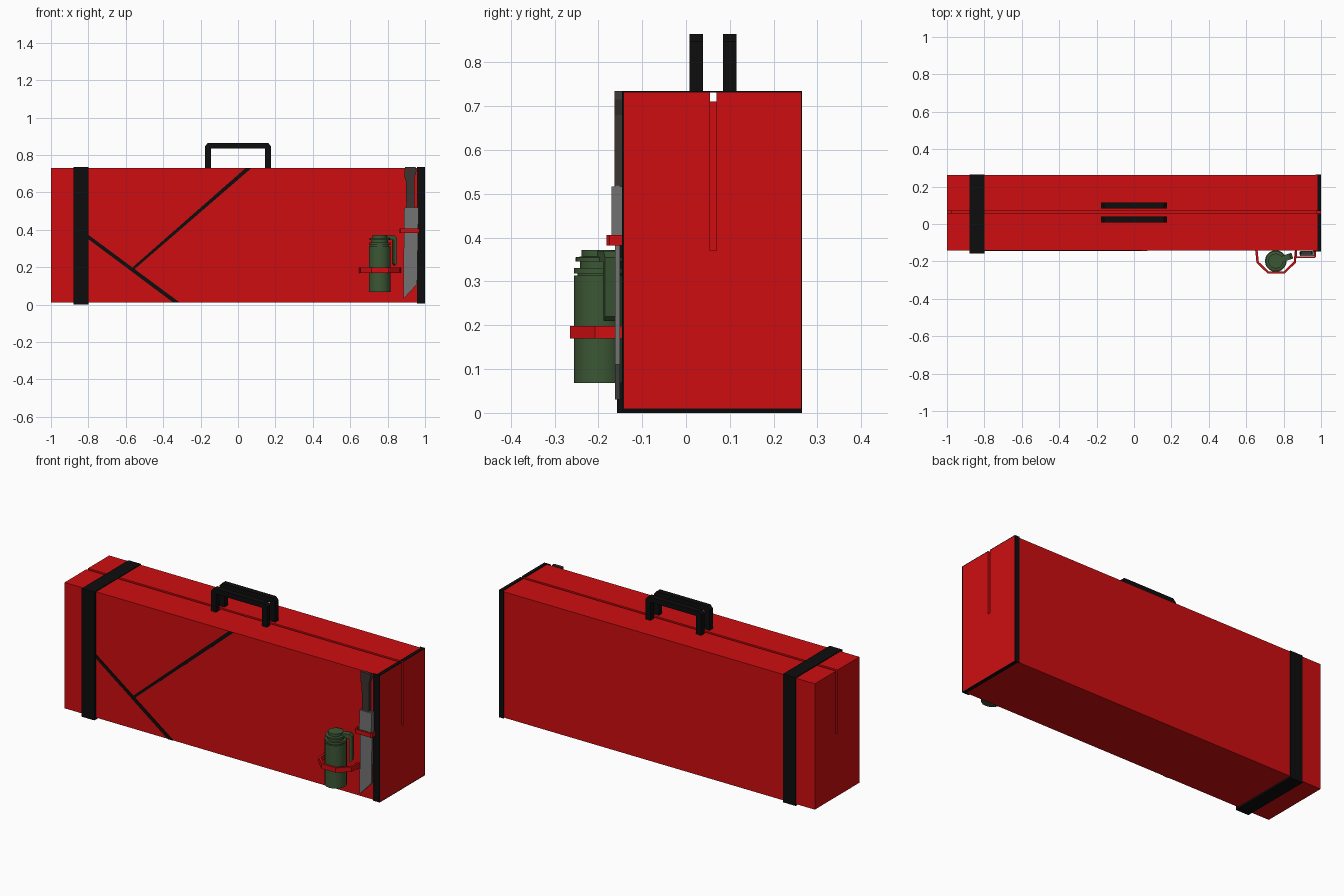
import bpy, bmesh, math
from mathutils import Vector

if "Cube" in bpy.data.objects:
    bpy.data.objects.remove(bpy.data.objects["Cube"])


def material(name, r, g, b):
    m = bpy.data.materials.new(name)
    m.diffuse_color = (r, g, b, 1)
    m.use_nodes = True
    m.node_tree.nodes["Principled BSDF"].inputs["Base Color"].default_value = m.diffuse_color
    return m


RED = material("red", 0.62, 0.004, 0.005)
BLACK = material("black", 0.004, 0.004, 0.004)
GREEN = material("green", 0.045, 0.095, 0.035)
STEEL = material("steel", 0.17, 0.17, 0.17)
GRIP = material("grip", 0.045, 0.034, 0.028)


def finish(bm, name, mat):
    bmesh.ops.recalc_face_normals(bm, faces=bm.faces)
    me = bpy.data.meshes.new(name)
    bm.to_mesh(me)
    bm.free()
    ob = bpy.data.objects.new(name, me)
    bpy.context.collection.objects.link(ob)
    me.materials.append(mat)
    return ob


def boxes(name, mat, *bounds):
    """One object from boxes given as (x0, x1, y0, y1, z0, z1)."""
    bm = bmesh.new()
    for x0, x1, y0, y1, z0, z1 in bounds:
        vs = bmesh.ops.create_cube(bm, size=1)["verts"]
        for v in vs:
            v.co = ((x0 + x1) / 2 + v.co.x * (x1 - x0),
                    (y0 + y1) / 2 + v.co.y * (y1 - y0),
                    (z0 + z1) / 2 + v.co.z * (z1 - z0))
    return finish(bm, name, mat)


def prism(name, mat, pts, a, b, axis="y"):
    """Extrude a 2D outline from a to b along y (x-z points) or z (x-y points)."""
    bm = bmesh.new()
    def co(p, d):
        return (p[0], d, p[1]) if axis == "y" else (p[0], p[1], d)
    lo = [bm.verts.new(co(p, a)) for p in pts]
    hi = [bm.verts.new(co(p, b)) for p in pts]
    bm.faces.new(lo)
    bm.faces.new(hi)
    n = len(pts)
    for i in range(n):
        j = (i + 1) % n
        bm.faces.new((lo[i], lo[j], hi[j], hi[i]))
    return finish(bm, name, mat)


def lathe(name, mat, profile, cx, cy, n=20):
    bm = bmesh.new()
    rings = [[bm.verts.new((cx + r * math.cos(2 * math.pi * k / n),
                            cy + r * math.sin(2 * math.pi * k / n), z))
              for k in range(n)] for r, z in profile]
    for p, q in zip(rings, rings[1:]):
        for k in range(n):
            m = (k + 1) % n
            bm.faces.new((p[k], p[m], q[m], q[k]))
    bm.faces.new(rings[0])
    bm.faces.new(rings[-1])
    ob = finish(bm, name, mat)
    bpy.ops.object.select_all(action="DESELECT")
    ob.select_set(True)
    bpy.context.view_layer.objects.active = ob
    bpy.ops.object.shade_smooth_by_angle(angle=math.radians(30))
    return ob


# case body with a seam groove over the top and down both ends
Y0, Y1, Z0, Z1 = -0.142, 0.262, 0.01, 0.731
case = boxes("case_body", RED, (-1, 1, Y0, Y1, Z0, Z1))
cutter = prism("seam_cutter", RED,
               [(-1.1, 0.37), (-0.975, 0.37), (-0.975, 0.711), (0.975, 0.711),
                (0.975, 0.37), (1.1, 0.37), (1.1, 0.9), (-1.1, 0.9)], 0.055, 0.07)
cutter.hide_render = True
cutter.hide_set(True)
cut = case.modifiers.new("seam", "BOOLEAN")
cut.object = cutter
cut.solver = "EXACT"

# wide strap around the left end
boxes("left_strap", BLACK,
      (-0.88, -0.80, -0.158, Y0, 0, 0.735),
      (-0.88, -0.80, Y1, 0.265, 0, 0.735),
      (-0.88, -0.80, Y0, Y1, Z1, 0.735),
      (-0.88, -0.80, Y0, Y1, 0, Z0))

# thin trim around the right end, open at the seam
boxes("right_trim", BLACK,
      (0.957, 1, Y0 - 0.004, Y0, 0.006, 0.735),
      (0.97, 1, Y1, 0.265, 0.006, 0.735),
      (0.98, 1, Y0, 0.055, Z1, 0.735),
      (0.98, 1, 0.07, Y1, Z1, 0.735),
      (0.98, 1, Y0, Y1, 0.006, Z0))

# diagonal stripes on the front
prism("lower_stripe", BLACK, [(-0.80, 0.35), (-0.80, 0.373), (-0.31, Z0), (-0.345, Z0)],
      Y0 - 0.003, Y0)
prism("upper_stripe", BLACK, [(-0.578, 0.187), (-0.56, 0.184), (0.073, Z1), (0.042, Z1)],
      Y0 - 0.003, Y0)

# two handle arches
outer = [(-0.177, 0.72), (-0.177, 0.847), (-0.16, 0.865), (0.16, 0.865), (0.177, 0.847), (0.177, 0.72)]
inner = [(0.145, 0.72), (0.145, 0.835), (-0.145, 0.835), (-0.145, 0.72)]
for tag, y in (("front", 0.008), ("back", 0.084)):
    prism(tag + "_handle", BLACK, outer + inner, y, y + 0.031)

# green canister with stepped neck and side lever
CX, CY = 0.758, -0.198
lathe("canister", GREEN,
      [(0.058, 0.068), (0.058, 0.313), (0.05, 0.313), (0.05, 0.318), (0.058, 0.318),
       (0.058, 0.331), (0.044, 0.331), (0.044, 0.346), (0.054, 0.346), (0.054, 0.355),
       (0.04, 0.357), (0.04, 0.372)], CX, CY)
lever = prism("canister_lever", GREEN,
              [(0.0, 0.345), (0.0, 0.369), (0.08, 0.369), (0.093, 0.355), (0.093, 0.22),
               (0.083, 0.21), (0.076, 0.22), (0.076, 0.345)], -0.016, 0.016)
lever.location = (CX, CY, 0)
lever.rotation_euler.z = math.radians(18)

# faceted holder band for the canister
prism("canister_holder", RED,
      [(0.648, Y0), (0.655, -0.208), (0.715, -0.265), (0.805, -0.265), (0.865, -0.208),
       (0.872, Y0), (0.86, Y0), (0.854, -0.202), (0.80, -0.254), (0.72, -0.254),
       (0.667, -0.202), (0.661, Y0)], 0.17, 0.198, "z")

# long blade with thicker upper section and grip
prism("blade", STEEL, [(0.884, 0.03), (0.958, 0.11), (0.965, 0.52), (0.892, 0.52), (0.887, 0.40)],
      -0.162, -0.151)
prism("blade_collar", STEEL, [(0.887, 0.405), (0.963, 0.405), (0.966, 0.517), (0.889, 0.517)],
      -0.17, -0.146)
prism("blade_grip", GRIP, [(0.90, 0.515), (0.945, 0.515), (0.943, 0.68), (0.955, 0.715),
                           (0.95, 0.735), (0.892, 0.735), (0.89, 0.68), (0.898, 0.66)],
      -0.163, -0.145)

# holder band for the blade
prism("blade_holder", RED,
      [(0.864, Y0), (0.864, -0.175), (0.87, -0.181), (0.968, -0.181), (0.974, -0.175),
       (0.974, Y0), (0.966, Y0), (0.966, -0.173), (0.872, -0.173), (0.872, Y0)],
      0.382, 0.406, "z")
